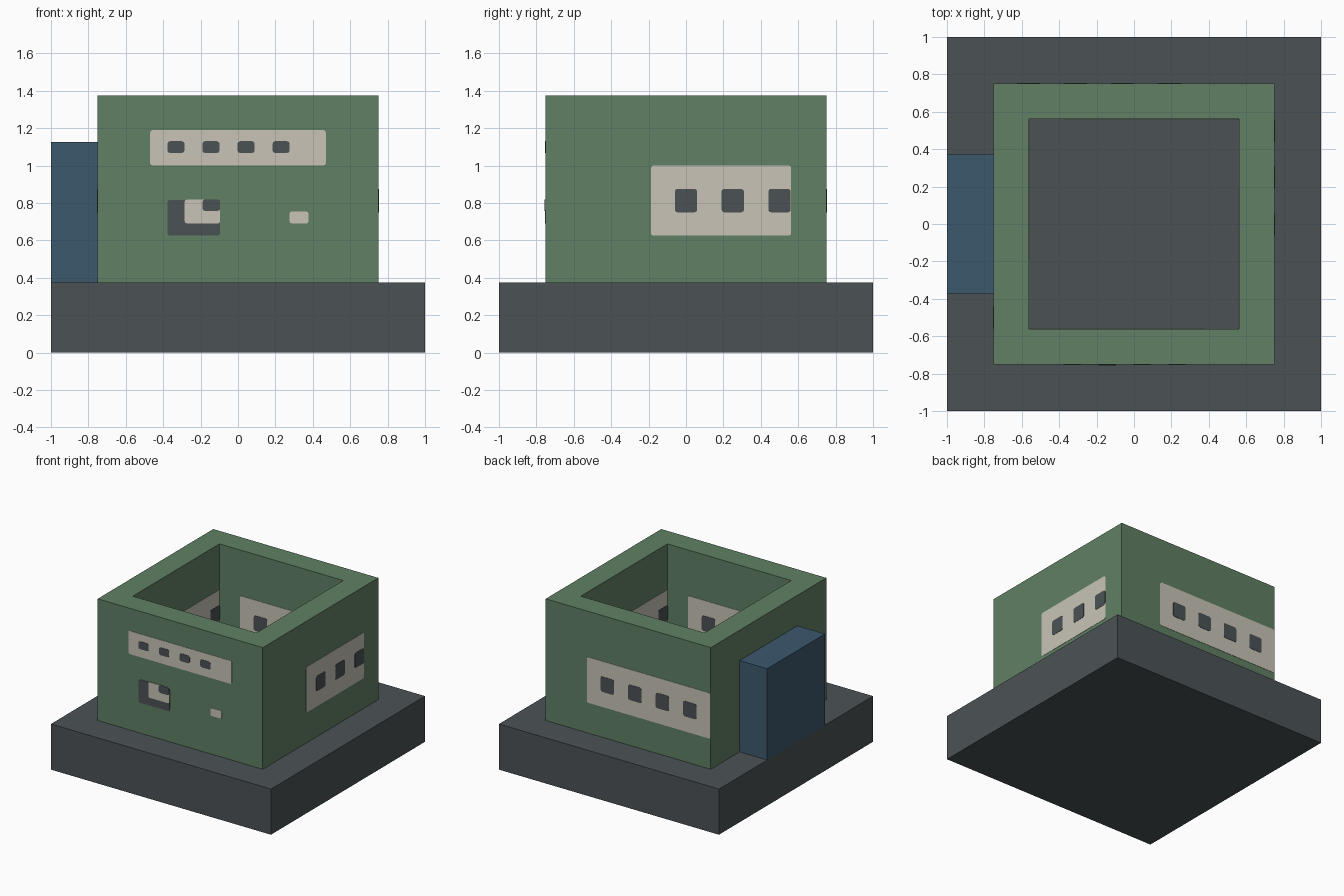
import bpy, bmesh, math
from mathutils import Vector

if "Cube" in bpy.data.objects:
    bpy.data.objects.remove(bpy.data.objects["Cube"])


def material(name, rgb):
    m = bpy.data.materials.new(name)
    lin = [((c / 255 + 0.055) / 1.055) ** 2.4 for c in rgb]
    m.diffuse_color = (*lin, 1)
    m.use_nodes = True
    m.node_tree.nodes["Principled BSDF"].inputs["Base Color"].default_value = m.diffuse_color
    return m


GREEN = material("moss green", (96, 128, 100))
SLATE = material("slate grey", (75, 82, 85))
BLUE = material("steel blue", (60, 89, 109))
CREAM = material("warm cream", (200, 196, 182))


def finish(name, bm, mat):
    bmesh.ops.recalc_face_normals(bm, faces=bm.faces)
    mesh = bpy.data.meshes.new(name)
    bm.to_mesh(mesh)
    bm.free()
    mesh.materials.append(mat)
    obj = bpy.data.objects.new(name, mesh)
    bpy.context.collection.objects.link(obj)
    return obj


def box(name, lo, hi, mat):
    bm = bmesh.new()
    bmesh.ops.create_cube(bm, size=1)
    for v in bm.verts:
        v.co = [(a + b) / 2 + c * (b - a) for a, b, c in zip(lo, hi, v.co)]
    return finish(name, bm, mat)


def square_ring(name, outer, inner, z0, z1, mat):
    """Open-topped square shell with thick walls."""
    bm = bmesh.new()
    corners = [(-1, -1), (1, -1), (1, 1), (-1, 1)]
    loops = [[bm.verts.new((x * r, y * r, z)) for x, y in corners]
             for r, z in ((outer, z0), (outer, z1), (inner, z1), (inner, z0))]
    for k in range(4):
        a, b = loops[k], loops[(k + 1) % 4]
        for i in range(4):
            j = (i + 1) % 4
            bm.faces.new((a[i], a[j], b[j], b[i]))
    return finish(name, bm, mat)


def plate(name, axis, wall, side, u, z, mat, layer=1, radius=0.014):
    """Thin rounded plate on a wall at axis = wall, facing side (+1 or -1)."""
    (u0, u1), (z0, z1) = sorted(u), z
    outline = []
    for cx, cz, start in ((u1 - radius, z1 - radius, 0), (u0 + radius, z1 - radius, 90),
                          (u0 + radius, z0 + radius, 180), (u1 - radius, z0 + radius, 270)):
        for step in (0, 45, 90):
            t = math.radians(start + step)
            outline.append((cx + radius * math.cos(t), cz + radius * math.sin(t)))

    def place(p, d):
        w = wall + side * d
        return Vector((w, p[0], p[1])) if axis == "x" else Vector((p[0], w, p[1]))

    bm = bmesh.new()
    back = [bm.verts.new(place(p, 0)) for p in outline]
    front = [bm.verts.new(place(p, 0.0025 * layer)) for p in outline]
    bm.faces.new(front)
    bm.faces.new(back)
    for i in range(len(outline)):
        j = (i + 1) % len(outline)
        bm.faces.new((back[i], back[j], front[j], front[i]))
    return finish(name, bm, mat)


# Main masses
OUT, INN, FLOOR = 0.75, 0.5625, 0.375
box("base_slab", (-1, -1, 0), (1, 1, FLOOR), SLATE)
square_ring("walls", OUT, INN, FLOOR, 1.375, GREEN)
box("side_cabinet", (-1, -0.375, FLOOR), (-OUT, 0.375, 1.125), BLUE)


# Wide cream band with a row of dark windows, cut off at a limit
def window_band(name, axis, wall, side, start, direction, limit):
    end = direction * limit
    plate(name + "_band", axis, wall, side, (start, end), (0.625, 1.0), CREAM)
    for i in range(4):
        c = start + direction * (0.1875 + 0.25 * i)
        a, b = c - direction * 0.06, c + direction * 0.06
        if direction * b > limit:
            b = end
        if direction * (b - a) > 0.03:
            plate(f"{name}_window_{i + 1}", axis, wall, side, (a, b), (0.75, 0.875), SLATE, 2)


window_band("right_outer", "x", OUT, 1, -0.1875, 1, INN)
window_band("left_inner", "x", -INN, 1, -0.1875, 1, INN)
window_band("left_outer", "x", -OUT, -1, 0.1875, -1, INN)
window_band("right_inner", "x", INN, -1, 0.1875, -1, INN)
window_band("back_outer", "y", OUT, 1, 0.375, -1, OUT)
window_band("front_inner", "y", -INN, 1, 0.375, -1, INN)
window_band("back_inner", "y", INN, -1, -0.375, 1, INN)


# Front wall: upper band, layered hatch and small label plate
def front(name, u, z, mat, layer=1):
    plate(name, "y", -OUT, -1, u, z, mat, layer)


front("front_band", (-0.47, 0.47), (1.0, 1.19), CREAM)
for i in range(4):
    x = -0.378 + 0.1875 * i
    front(f"front_window_{i + 1}", (x, x + 0.092), (1.067, 1.13), SLATE, 2)
front("hatch_panel", (-0.378, -0.095), (0.625, 0.817), SLATE)
front("hatch_cover", (-0.286, -0.095), (0.69, 0.819), CREAM, 2)
front("hatch_window", (-0.19, -0.095), (0.757, 0.819), SLATE, 3)
front("small_plate", (0.275, 0.378), (0.69, 0.755), CREAM)
